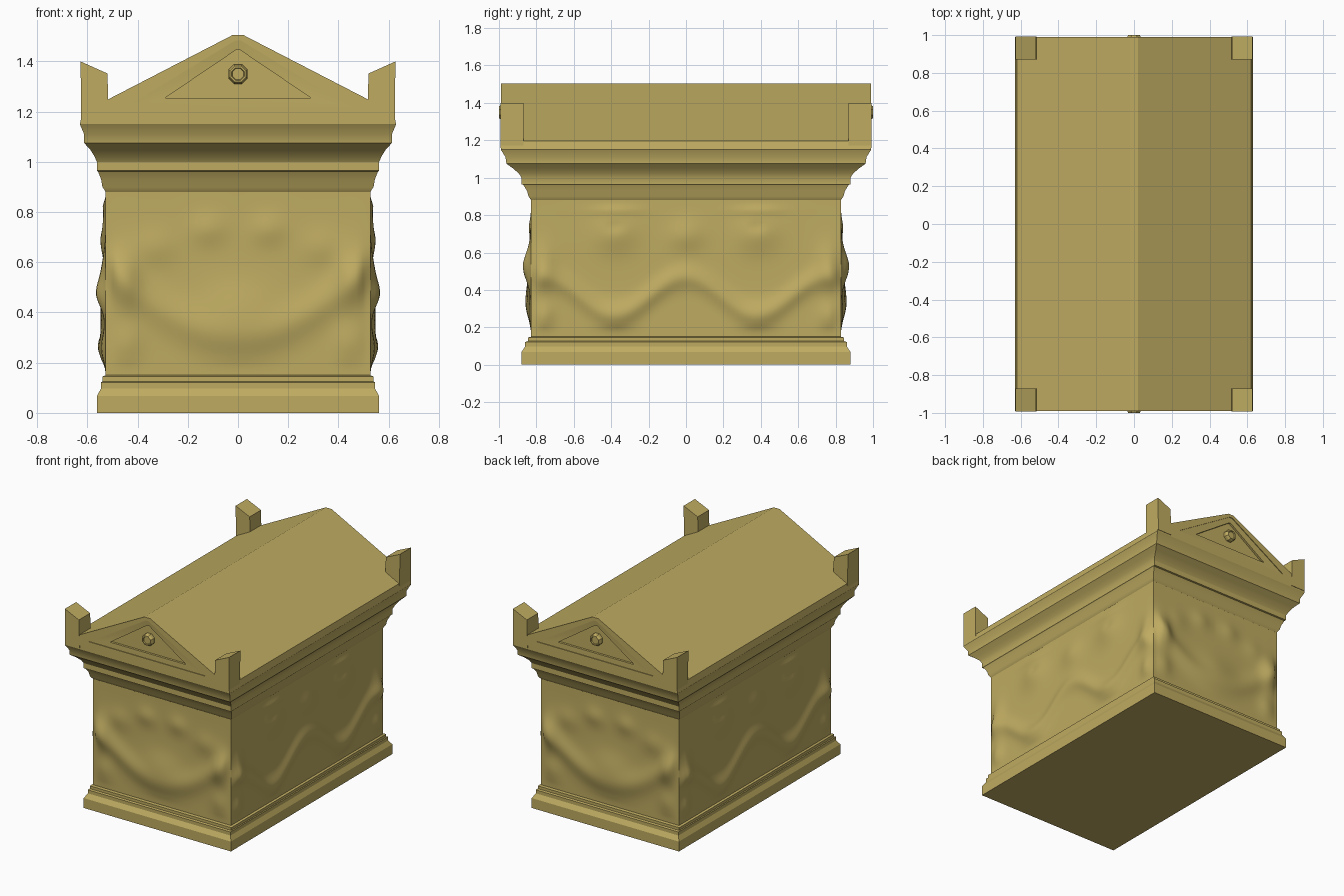
import bpy, bmesh
from math import pi, cos, sin, exp

if "Cube" in bpy.data.objects:
    bpy.data.objects.remove(bpy.data.objects["Cube"])

stone = bpy.data.materials.new("ochre_stone")
stone.diffuse_color = (0.52, 0.41, 0.12, 1)
stone.use_nodes = True
stone.node_tree.nodes["Principled BSDF"].inputs["Base Color"].default_value = stone.diffuse_color


def finish(bm, name, angle=0.5):
    bmesh.ops.remove_doubles(bm, verts=bm.verts, dist=1e-5)
    bmesh.ops.recalc_face_normals(bm, faces=bm.faces)
    me = bpy.data.meshes.new(name)
    bm.to_mesh(me)
    bm.free()
    me.materials.append(stone)
    ob = bpy.data.objects.new(name, me)
    bpy.context.collection.objects.link(ob)
    bpy.ops.object.select_all(action='DESELECT')
    ob.select_set(True)
    bpy.context.view_layer.objects.active = ob
    bpy.ops.object.shade_smooth_by_angle(angle=angle)
    return ob


def loft(rings, name, caps=True, angle=0.5):
    bm = bmesh.new()
    vr = [[bm.verts.new(p) for p in r] for r in rings]
    n = len(vr[0])
    for a, b in zip(vr, vr[1:]):
        for i in range(n):
            j = (i + 1) % n
            bm.faces.new((a[i], a[j], b[j], b[i]))
    if caps:
        bm.faces.new(vr[0])
        bm.faces.new(vr[-1])
    return finish(bm, name, angle)


def moulding(profile, name):
    return loft([[(-x, -y, z), (x, -y, z), (x, y, z), (-x, y, z)]
                 for x, y, z in profile], name)


# Stepped plinth and flaring cornice
moulding([(.562, .88, 0), (.562, .88, .068), (.545, .86, .098), (.545, .86, .122),
          (.54, .845, .126), (.54, .845, .145), (.527, .828, .15)], "plinth")
moulding([(.527, .828, .88), (.54, .842, .90), (.545, .85, .93), (.558, .87, .962),
          (.562, .88, .965), (.562, .88, 1.0), (.572, .893, 1.022), (.589, .925, 1.05),
          (.613, .96, 1.075), (.613, .965, 1.11), (.63, .99, 1.15)], "cornice")


# Carved relief: soft bumps and hanging garlands
def bump(u, z, cu, cz, su, sz, h):
    return h * exp(-((u - cu) / su) ** 2 - ((z - cz) / sz) ** 2)


def side_relief(u, z):
    a = abs(u)
    h = .02 * exp(-((z - (.37 + .1 * cos(2 * pi * u / .76))) / .06) ** 2)
    h += bump(a, z, .38, .70, .11, .10, .022) - bump(a, z, .38, .74, .04, .03, .008)
    h += bump(a, z, .38, .83, .13, .025, .008) + bump(a, z, 0, .69, .09, .08, .018)
    h += bump(a, z, .76, .52, .06, .12, .022) + bump(a, z, .76, .26, .05, .07, .018)
    return h + bump(a, z, .38, .25, .1, .08, .012)


def end_relief(u, z):
    a = abs(u)
    h = .018 * exp(-((z - (.52 - .22 * cos(pi * u / .9))) / .08) ** 2)
    h += bump(a, z, 0, .40, .16, .11, .022) + bump(a, z, .12, .73, .07, .06, .012)
    h += bump(a, z, .45, .53, .06, .12, .026) + bump(a, z, .44, .28, .06, .08, .012)
    return h + bump(a, z, .33, .66, .08, .07, .01)


NU, NZ = 72, 48
Z0, Z1 = .148, .882


def panel(name, half, dist, relief, place):
    bm = bmesh.new()
    rows = []
    for j in range(NZ + 1):
        z = Z0 + (Z1 - Z0) * j / NZ
        row = []
        for i in range(NU + 1):
            u = half * (2 * i / NU - 1)
            fade = min(1, (half - abs(u)) / .04) * min(1, (z - Z0) / .06, (Z1 - z) / .06)
            row.append(bm.verts.new(place(u, dist + fade * relief(u, z), z)))
        rows.append(row)
    for a, b in zip(rows, rows[1:]):
        for i in range(NU):
            bm.faces.new((a[i], a[i + 1], b[i + 1], b[i]))
    ob = finish(bm, name, 1.0)
    # make the open panel face outward
    p = ob.data.polygons[NU * NZ // 2 + NU // 2]
    c = p.center
    d = place(0, 1, 0)
    if p.normal.x * d[0] + p.normal.y * d[1] < 0:
        ob.data.flip_normals()


for s, tag in ((1, "a"), (-1, "b")):
    panel("side_relief_" + tag, .828, .527, side_relief, lambda u, d, z: (s * d, u, z))
    panel("end_relief_" + tag, .527, .828, end_relief, lambda u, d, z: (u, s * d, z))


# Gabled lid with a recessed pediment at each end
def gable(y, base, eave, ridge):
    (bx, bz), (ex, ez), (rx, rz) = base, eave, ridge
    return [(-bx, y, bz), (bx, y, bz), (ex, y, ez), (rx, y, rz), (-rx, y, rz), (-ex, y, ez)]


outer = ((.63, 1.15), (.62, 1.196), (.022, 1.505))
frame = ((.445, 1.22), (.445, 1.22), (.012, 1.483))
inner = ((.29, 1.255), (.29, 1.255), (.006, 1.447))
front = [(-.965, inner), (-.98, inner), (-.985, frame), (-.99, frame), (-.99, outer)]
steps = front + [(-y, g) for y, g in reversed(front)]
loft([gable(y, *g) for y, g in steps], "lid", angle=.3)

# Pediment bosses and corner posts
for sy in (-1, 1):
    loft([[(r * cos(pi / 8 + k * pi / 4), sy * y, 1.35 + r * sin(pi / 8 + k * pi / 4))
           for k in range(8)]
          for r, y in ((.042, .955), (.042, .985), (.034, 1.0), (.027, 1.0), (.024, .994))],
         "boss", angle=.3)
    for sx in (-1, 1):
        loft([[(sx * x, sy * y, z) for x, z in
               ((.515, 1.16), (.625, 1.16), (.627, 1.4), (.52, 1.352))]
              for y in (.87, .993)], "corner_post", angle=.3)
